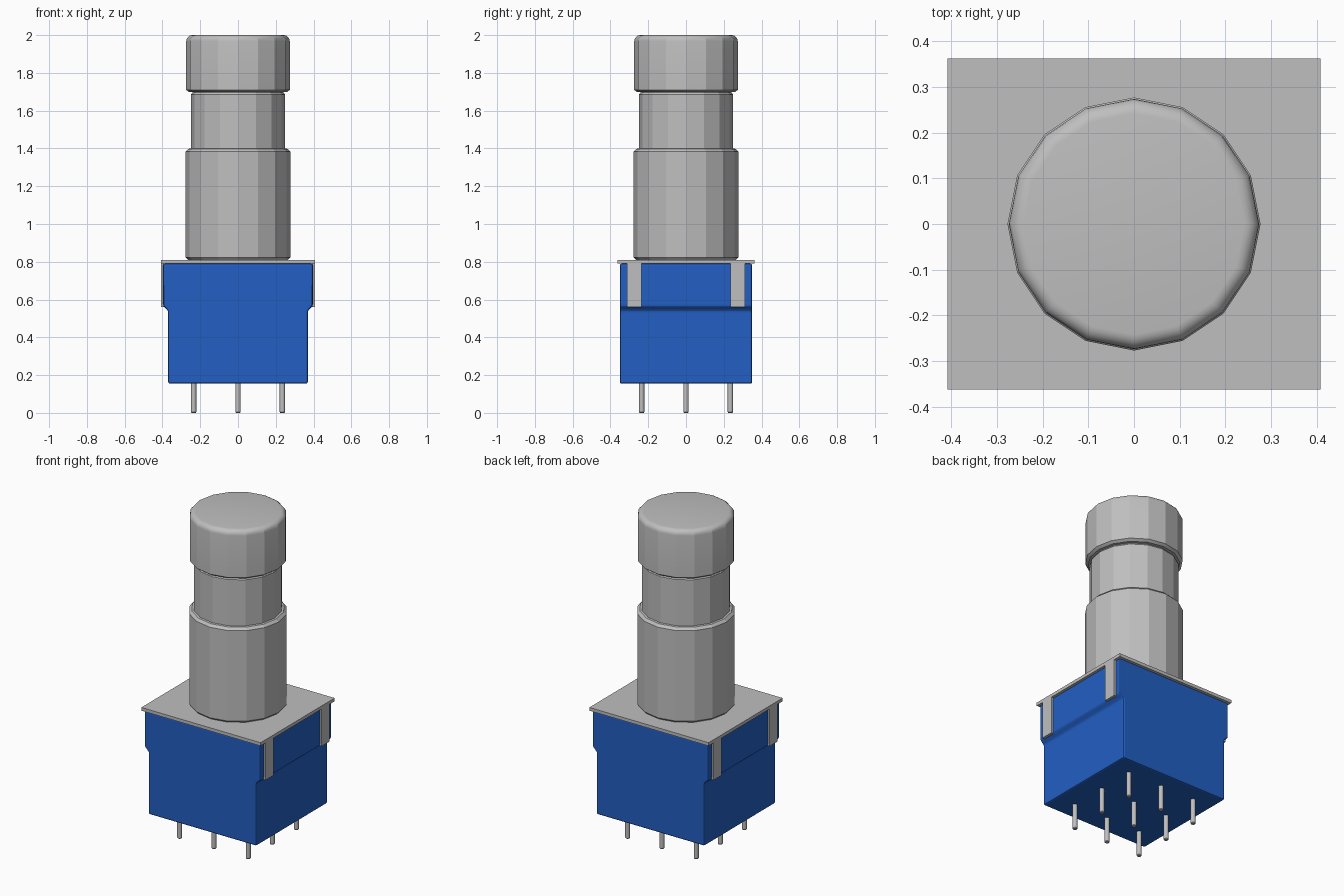
import bpy, bmesh, math

cube = bpy.data.objects.get("Cube")
if cube:
    bpy.data.objects.remove(cube, do_unlink=True)


def material(name, rgb):
    m = bpy.data.materials.new(name)
    m.use_nodes = True
    m.diffuse_color = (*rgb, 1)
    m.node_tree.nodes["Principled BSDF"].inputs["Base Color"].default_value = (*rgb, 1)
    return m


GREY = material("light grey metal", (0.52, 0.52, 0.52))
BLUE = material("blue plastic", (0.016, 0.114, 0.55))


def finish(name, bm, mat, angle=None):
    bmesh.ops.recalc_face_normals(bm, faces=bm.faces)
    me = bpy.data.meshes.new(name)
    bm.to_mesh(me)
    bm.free()
    me.materials.append(mat)
    ob = bpy.data.objects.new(name, me)
    bpy.context.scene.collection.objects.link(ob)
    if angle:
        bpy.ops.object.select_all(action='DESELECT')
        ob.select_set(True)
        bpy.context.view_layer.objects.active = ob
        bpy.ops.object.shade_smooth_by_angle(angle=math.radians(angle))
    return ob


def lathe(name, profile, sides, mat, at=(0, 0), angle=None):
    """Closed solid of revolution from (radius, z) points, bottom to top."""
    bm = bmesh.new()
    rings = []
    for r, z in profile:
        rings.append([bm.verts.new((at[0] + r * math.cos(2 * math.pi * i / sides),
                                    at[1] + r * math.sin(2 * math.pi * i / sides), z))
                      for i in range(sides)])
    for a, b in zip(rings, rings[1:]):
        for i in range(sides):
            j = (i + 1) % sides
            bm.faces.new((a[i], a[j], b[j], b[i]))
    bm.faces.new(rings[0])
    bm.faces.new(rings[-1])
    return finish(name, bm, mat, angle)


def box(name, lo, hi, mat):
    bm = bmesh.new()
    bmesh.ops.create_cube(bm, size=1)
    for v in bm.verts:
        v.co = [lo[k] if v.co[k] < 0 else hi[k] for k in range(3)]
    return finish(name, bm, mat)


# Blue housing: stepped outline extruded front to back, edges softened
outline = [(0.37, 0.155), (0.37, 0.54), (0.396, 0.566), (0.396, 0.79)]
outline += [(-x, z) for x, z in reversed(outline)]
bm = bmesh.new()
front = bm.faces.new([bm.verts.new((x, -0.35, z)) for x, z in outline])
new = bmesh.ops.extrude_face_region(bm, geom=[front])["geom"]
bmesh.ops.translate(bm, vec=(0, 0.70, 0), verts=[g for g in new if isinstance(g, bmesh.types.BMVert)])
if front.is_valid and len(bm.faces) < len(outline) + 2:
    bm.faces.new([v for v in front.verts])
housing = finish("housing", bm, BLUE)
bev = housing.modifiers.new("soft edges", 'BEVEL')
bev.width = 0.009
bev.segments = 2
bev.limit_method = 'ANGLE'
bev.angle_limit = math.radians(30)

# Cover plate and the four side clips folded down from it
box("cover_plate", (-0.408, -0.362, 0.79), (0.408, 0.362, 0.81), GREY)
for side, sx in (("left", 1), ("right", -1)):
    for end, sy in (("front", -1), ("back", 1)):
        xs = sorted((sx * 0.392, sx * 0.408))
        ys = sorted((sy * 0.235, sy * 0.313))
        box(f"clip_{end}_{side}", (xs[0], ys[0], 0.56), (xs[1], ys[1], 0.795), GREY)

# Bushing, plunger shaft and rounded button cap
lathe("bushing", [(0.262, 0.808), (0.277, 0.823), (0.277, 1.383), (0.262, 1.398), (0.25, 1.4)],
      16, GREY)
lathe("plunger_shaft", [(0.25, 1.39), (0.25, 1.685), (0.24, 1.697), (0.24, 1.71)], 16, GREY)
R, rim, n = 0.274, 0.032, 5
cap = [(0.258, 1.698), (R, 1.71)]
cap += [(R - rim + rim * math.cos(t), 2 - rim + rim * math.sin(t))
        for t in (math.pi / 2 * k / n for k in range(n + 1))]
lathe("button_cap", cap, 16, GREY, angle=20)

# Three by three terminal pins
for i in (-1, 0, 1):
    for j in (-1, 0, 1):
        lathe(f"pin_{i + 2}_{j + 2}", [(0.011, 0), (0.014, 0.004), (0.014, 0.165)], 12, GREY,
              at=(i * 0.235, j * 0.235), angle=35)
